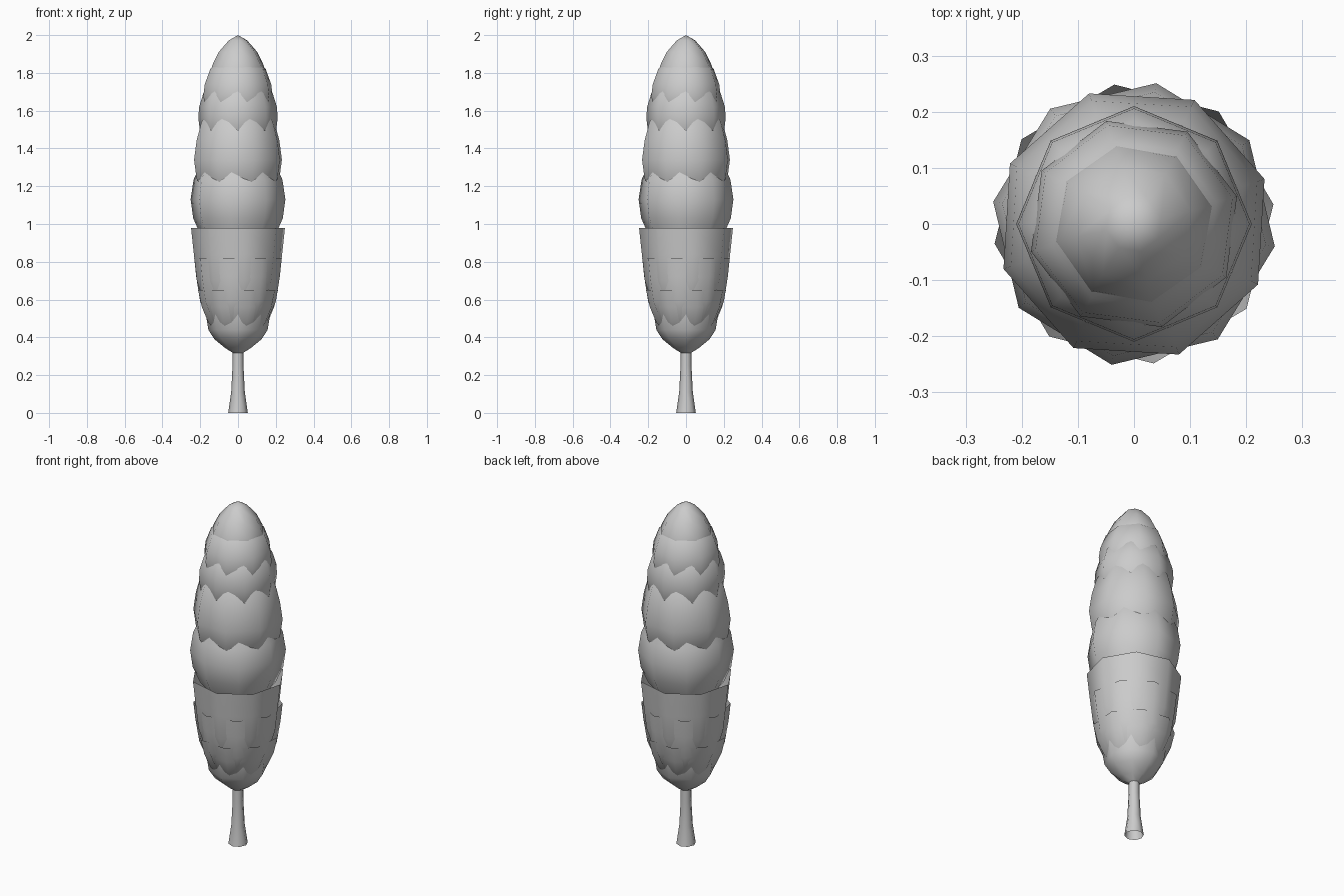
import bpy, bmesh, math

cube = bpy.data.objects.get("Cube")
if cube:
    bpy.data.objects.remove(cube)

SIDES = 8


def material(name, rgb):
    m = bpy.data.materials.new(name)
    m.use_nodes = True
    m.diffuse_color = (*rgb, 1)
    m.node_tree.nodes["Principled BSDF"].inputs["Base Color"].default_value = (*rgb, 1)
    return m


grey = material("pale grey", (0.6, 0.6, 0.6))


def lathe(name, profile, turn=0):
    """Octagonal open shell through (radius, height) points, listed top down."""
    bm = bmesh.new()
    rings = []
    for r, z in profile:
        if r == 0:
            rings.append([bm.verts.new((0, 0, z))] * SIDES)
            continue
        ring = []
        for i in range(SIDES):
            a = math.radians(turn) + math.tau * i / SIDES
            ring.append(bm.verts.new((r * math.cos(a), r * math.sin(a), z)))
        rings.append(ring)
    for up, low in zip(rings, rings[1:]):
        for i in range(SIDES):
            j = (i + 1) % SIDES
            corners = list(dict.fromkeys((up[i], low[i], low[j], up[j])))
            bm.faces.new(corners)
    for f in bm.faces:
        f.smooth = True
    mesh = bpy.data.meshes.new(name)
    bm.to_mesh(mesh)
    bm.free()
    mesh.materials.append(grey)
    ob = bpy.data.objects.new(name, mesh)
    bpy.context.collection.objects.link(ob)
    return ob


# Trunk with a flared foot
lathe("trunk", [(.028, .36), (.029, .25), (.036, .11), (.052, 0)])

# Upper foliage: overlapping caps that tuck in below
lathe("foliage_tip", [(0, 2), (.05, 1.972), (.105, 1.91), (.14, 1.84),
                      (.15, 1.79), (.14, 1.73), (.1, 1.67)], 13)
lathe("foliage_cap_upper", [(.1, 1.87), (.152, 1.82), (.182, 1.74),
                            (.19, 1.68), (.18, 1.61), (.13, 1.53)], 15)
lathe("foliage_cap_middle", [(.13, 1.76), (.184, 1.69), (.206, 1.62),
                             (.21, 1.56), (.2, 1.48), (.15, 1.4)], 0)
lathe("foliage_cap_lower", [(.15, 1.62), (.205, 1.54), (.232, 1.44),
                            (.246, 1.34), (.232, 1.24), (.18, 1.14)], 19)
lathe("foliage_belt", [(.19, 1.34), (.238, 1.235), (.254, 1.13),
                       (.24, 1.03), (.2, .94)], -9)

# Lower foliage: nested bowls open at the top
lathe("foliage_bowl_upper", [(.251, .98), (.236, .84), (.22, .7), (.18, .58), (.12, .48)], 8)
lathe("foliage_bowl_middle", [(.237, .82), (.226, .72), (.205, .59), (.16, .49), (.1, .43)], -12)
lathe("foliage_bowl_lower", [(.221, .65), (.2, .56), (.165, .48), (.115, .42), (.05, .38)], 17)
lathe("foliage_base", [(.17, .52), (.157, .44), (.125, .39), (.07, .345), (.028, .318)], 0)
